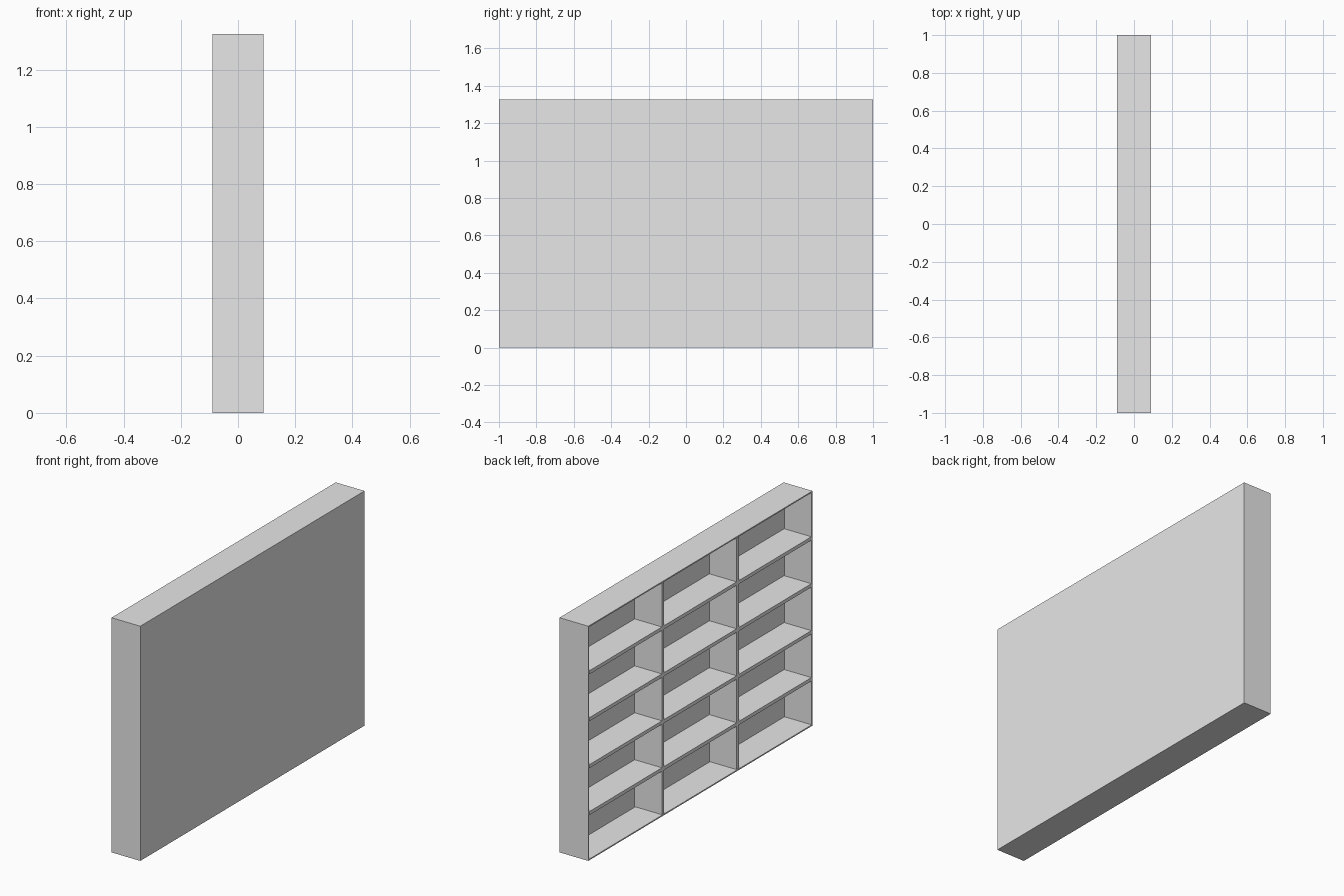
import bpy
import bmesh
from mathutils import Matrix, Vector

if "Cube" in bpy.data.objects:
    bpy.data.objects.remove(bpy.data.objects["Cube"], do_unlink=True)

DEPTH, WIDTH, HEIGHT = 0.18, 2.0, 1.325
WALL = 0.01            # outer boards and back panel
BOARD = 2 * WALL       # inner dividers and shelves
COLUMNS, ROWS = 3, 5

grey = bpy.data.materials.new("plain grey")
grey.use_nodes = True
colour = (0.8, 0.8, 0.8, 1.0)
grey.diffuse_color = colour
grey.node_tree.nodes["Principled BSDF"].inputs["Base Color"].default_value = colour


def box(name, size, centre, hollow=False):
    """Flat-sided box, optionally hollowed out from its -x side."""
    bm = bmesh.new()
    bmesh.ops.create_cube(bm, size=1, matrix=Matrix.Translation(centre) @ Matrix.Diagonal((*size, 1)))
    bm.normal_update()
    if hollow:
        opening = [f for f in bm.faces if f.normal.x < -0.9]
        bmesh.ops.inset_region(bm, faces=opening, thickness=WALL)
        inner = bmesh.ops.extrude_discrete_faces(bm, faces=opening)["faces"]
        bmesh.ops.translate(bm, verts=inner[0].verts, vec=Vector((size[0] - WALL, 0, 0)))
    mesh = bpy.data.meshes.new(name)
    bm.to_mesh(mesh)
    bm.free()
    mesh.materials.append(grey)
    obj = bpy.data.objects.new(name, mesh)
    bpy.context.collection.objects.link(obj)
    return obj


# Outer case with closed back on +x and open side on -x
box("case", (DEPTH, WIDTH, HEIGHT), (0, 0, HEIGHT / 2), hollow=True)

# Upright dividers
inner_depth, inner_x = DEPTH - WALL, -WALL / 2
column, row = WIDTH / COLUMNS, HEIGHT / ROWS
for c in range(1, COLUMNS):
    box(f"divider_{c}", (inner_depth, BOARD, HEIGHT - 2 * WALL),
        (inner_x, c * column - WIDTH / 2, HEIGHT / 2))

# Shelves in each column
for c in range(COLUMNS):
    for r in range(1, ROWS):
        box(f"shelf_{c + 1}_{r}", (inner_depth, column - BOARD, BOARD),
            (inner_x, (c + 0.5) * column - WIDTH / 2, r * row))
